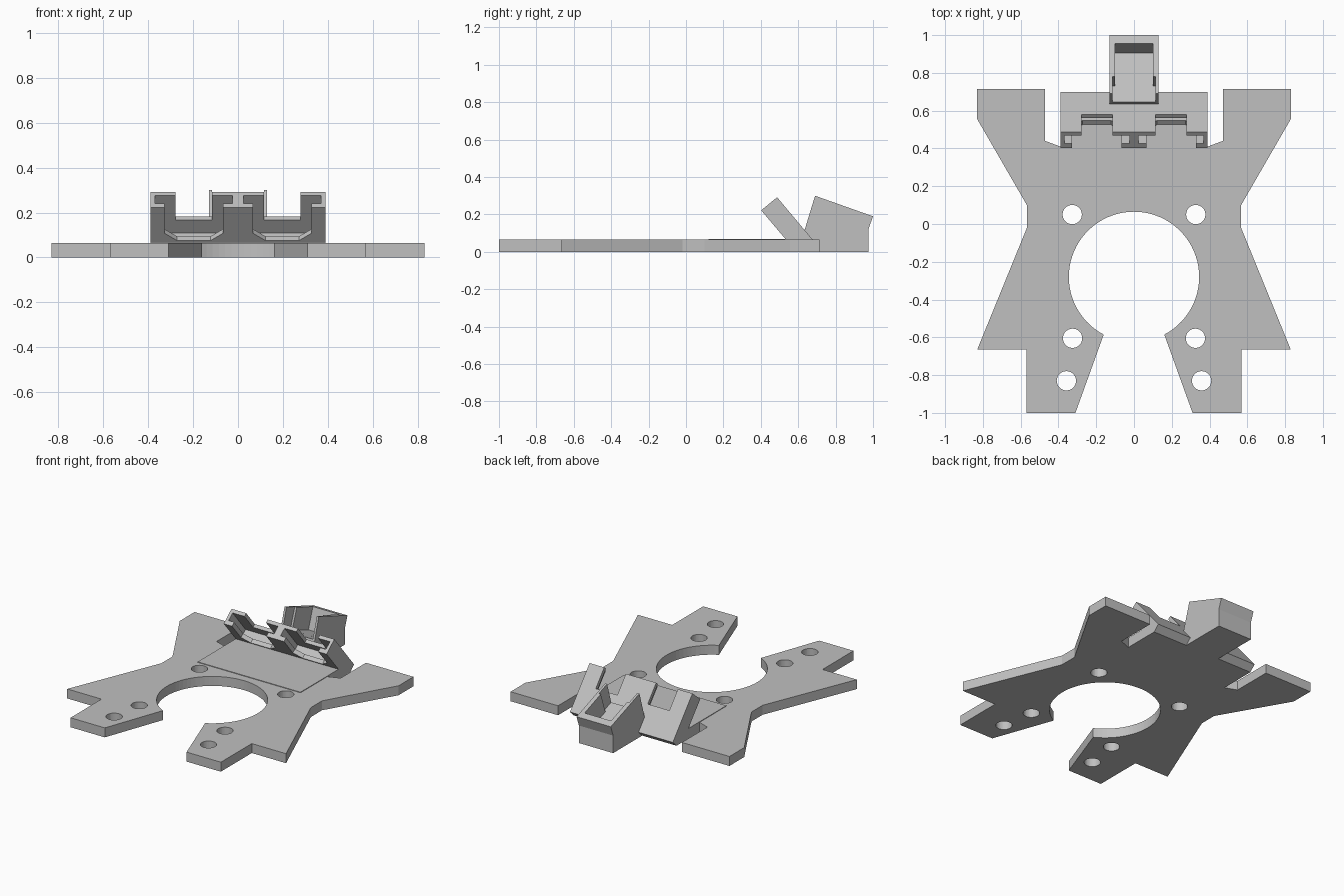
import bpy, bmesh, math
from mathutils import Vector

cube = bpy.data.objects.get("Cube")
if cube:
    bpy.data.objects.remove(cube, do_unlink=True)

grey = bpy.data.materials.new("plain_grey")
grey.use_nodes = True
grey.diffuse_color = (0.53, 0.53, 0.53, 1)
grey.node_tree.nodes["Principled BSDF"].inputs["Base Color"].default_value = (0.53, 0.53, 0.53, 1)


def prism(name, points, offset):
    """Extrude a closed planar outline along an offset vector."""
    bm = bmesh.new()
    face = bm.faces.new([bm.verts.new(p) for p in points])
    side = bmesh.ops.extrude_face_region(bm, geom=[face])["geom"]
    bmesh.ops.translate(bm, vec=offset, verts=[v for v in side if isinstance(v, bmesh.types.BMVert)])
    bmesh.ops.recalc_face_normals(bm, faces=bm.faces)
    mesh = bpy.data.meshes.new(name)
    bm.to_mesh(mesh)
    bm.free()
    mesh.materials.append(grey)
    obj = bpy.data.objects.new(name, mesh)
    bpy.context.collection.objects.link(obj)
    return obj


def side_prism(name, profile, half):
    """Extrude a (y, z) profile across the width."""
    return prism(name, [(-half, y, z) for y, z in profile], (2 * half, 0, 0))


def cut(target, cutters):
    for cutter in cutters:
        cutter.hide_render = True
        cutter.hide_set(True)
        mod = target.modifiers.new(cutter.name, "BOOLEAN")
        mod.operation = "DIFFERENCE"
        mod.solver = "EXACT"
        mod.object = cutter


# Base plate: mirrored outline with a round bay open to the front
T = 0.065
half = [(0.31, -1), (0.57, -1), (0.57, -0.665), (0.83, -0.665), (0.567, -0.02),
        (0.567, 0.10), (0.83, 0.555), (0.83, 0.715), (0.47, 0.715), (0.47, 0.44),
        (0.39, 0.41), (0.39, 0.62)]
outline = half + [(-x, y) for x, y in reversed(half)]
steps = 64
for i in range(steps + 1):
    a = math.radians(242.3 - 304.6 * i / steps)
    outline.append((0.345 * math.cos(a), -0.28 + 0.345 * math.sin(a)))
plate = prism("base_plate", [(x, y, 0) for x, y in outline], (0, 0, T))

# Screw holes
holes = []
for x, y in [(0.327, 0.05), (0.325, -0.605), (0.358, -0.83)]:
    for s in (-1, 1):
        ring = [(s * x + 0.051 * math.cos(k * math.tau / 32),
                 y + 0.051 * math.sin(k * math.tau / 32), -0.1) for k in range(32)]
        holes.append(prism("hole_cutter", ring, (0, 0, 0.3)))
cut(plate, holes)

# Slightly raised pad in front of the holder
prism("raised_pad", [(-0.39, 0.12, 0.05), (0.39, 0.12, 0.05), (0.39, 0.58, 0.05), (-0.39, 0.58, 0.05)],
      (0, 0, 0.019))

# Leaning twin holder
holder = side_prism("twin_holder", [(0.402, 0.222), (0.487, 0.292), (0.70, 0.038), (0.66, 0), (0.59, 0)], 0.39)
top_front = Vector((0, 0.402, 0.222))
down = Vector((0, 0.643, -0.766))
back = Vector((0, 0.766, 0.643))


def holder_cutter(name, shape, t0, t1):
    """Cutter given as (x, distance down the slope), between two depths."""
    pts = [top_front + Vector((x, 0, 0)) + down * s + back * t0 for x, s in shape]
    return prism(name, pts, back * (t1 - t0))


cutters = []
for c in (-0.197, 0.197):
    def mirrored(side):
        return [(c + x, s) for x, s in side] + [(c - x, s) for x, s in reversed(side)]
    # wide slot, chamfered front opening and rear notch
    cutters.append(holder_cutter("slot_cutter", mirrored([(0.172, -0.1), (0.172, 0.22)]), 0.03, 0.086))
    cutters.append(holder_cutter("opening_cutter", mirrored([(0.13, -0.1), (0.13, 0.15), (0.075, 0.192)]), -0.1, 0.05))
    cutters.append(holder_cutter("notch_cutter", mirrored([(0.082, -0.1), (0.082, 0.145)]), 0.07, 0.2))
cut(holder, cutters)

# Rear cup with a tilted pocket open to the front and top
cup = side_prism("rear_cup", [(0.60, 0), (0.60, 0.005), (0.69, 0.30), (1.0, 0.19), (0.975, 0.12), (0.975, 0)], 0.13)
cut(cup, [
    side_prism("pocket_cutter", [(0.905, 0.066), (0.55, 0.192), (0.65, 0.473), (1.005, 0.347)], 0.1),
    side_prism("wide_pocket_cutter", [(0.73, 0.128), (0.55, 0.192), (0.65, 0.473), (0.83, 0.409)], 0.115),
])
